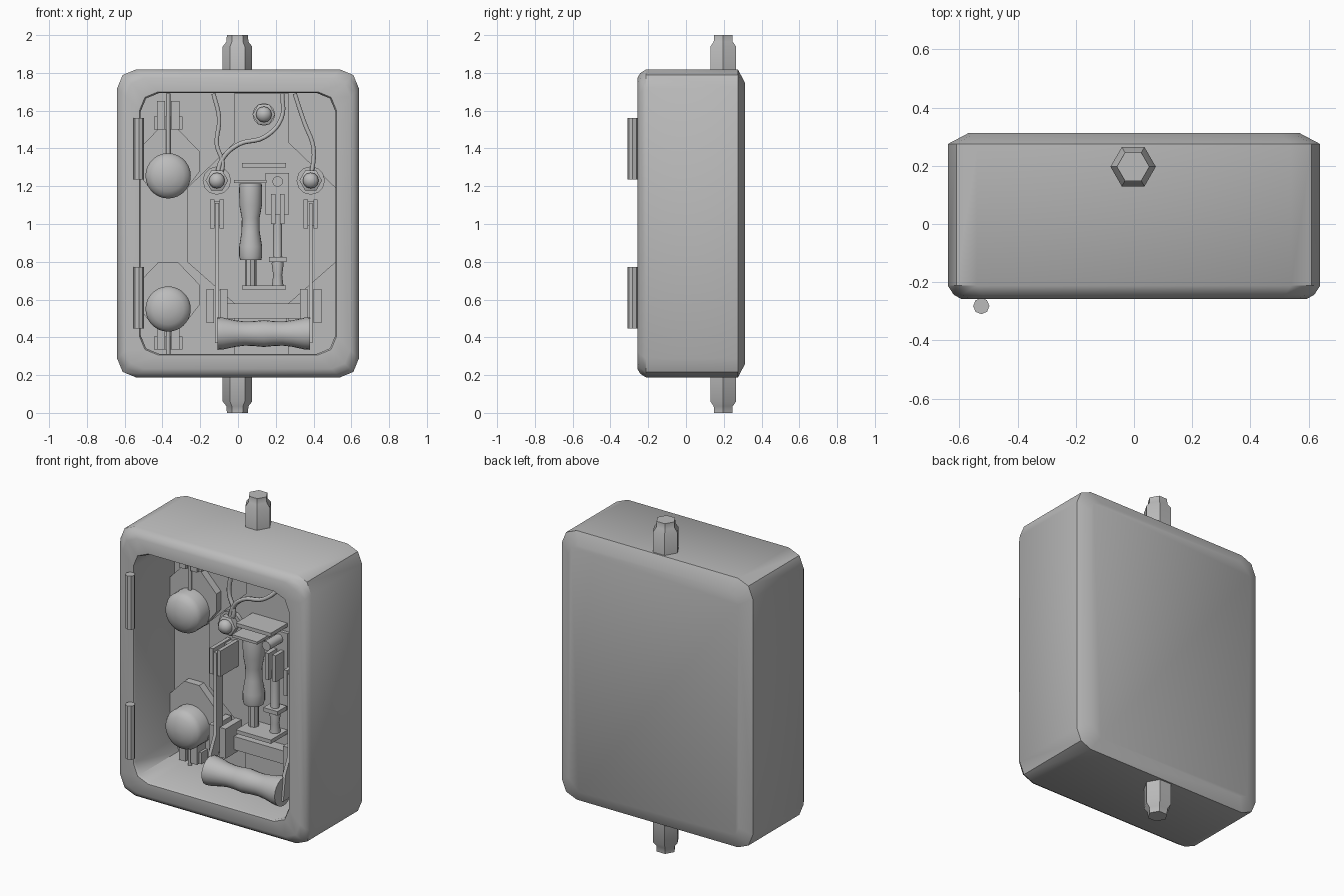
import bpy, bmesh, math
from mathutils import Vector

if "Cube" in bpy.data.objects:
    bpy.data.objects.remove(bpy.data.objects["Cube"])

grey = bpy.data.materials.new("metal grey")
grey.diffuse_color = (0.5, 0.5, 0.5, 1)
grey.use_nodes = True
grey.node_tree.nodes["Principled BSDF"].inputs["Base Color"].default_value = grey.diffuse_color


def finish(name, bm):
    bmesh.ops.recalc_face_normals(bm, faces=bm.faces[:])
    me = bpy.data.meshes.new(name)
    bm.to_mesh(me)
    bm.free()
    ob = bpy.data.objects.new(name, me)
    bpy.context.collection.objects.link(ob)
    me.materials.append(grey)
    return ob


def loft(name, rings):
    """Skin closed rings of equal length and cap both ends."""
    bm = bmesh.new()
    vs = [[bm.verts.new(p) for p in r] for r in rings]
    n = len(vs[0])
    for a, b in zip(vs, vs[1:]):
        for i in range(n):
            j = (i + 1) % n
            bm.faces.new((a[i], a[j], b[j], b[i]))
    bm.faces.new(vs[0])
    bm.faces.new(vs[-1])
    return finish(name, bm)


def lathe(name, profile, center, axis, n=20):
    """Profile of (radius, position along the axis) turned about an axis."""
    cx, cy, cz = center
    rings = []
    for r, t in profile:
        ring = []
        for i in range(n):
            a = 2 * math.pi * i / n
            u, v = r * math.cos(a), r * math.sin(a)
            ring.append({'x': (cx + t, cy + u, cz + v),
                         'y': (cx + u, cy + t, cz + v),
                         'z': (cx + u, cy + v, cz + t)}[axis])
        rings.append(ring)
    return loft(name, rings)


def box(name, x0, x1, y0, y1, z0, z1):
    return loft(name, [[(x0, y, z0), (x1, y, z0), (x1, y, z1), (x0, y, z1)]
                       for y in (y0, y1)])


def plate(name, pts, y0, y1):
    return loft(name, [[(x, y, z) for x, z in pts] for y in (y0, y1)])


def wire(name, pts, r=0.013):
    cu = bpy.data.curves.new(name, 'CURVE')
    cu.dimensions = '3D'
    cu.bevel_depth = r
    cu.bevel_resolution = 1
    cu.resolution_u = 5
    sp = cu.splines.new('BEZIER')
    sp.bezier_points.add(len(pts) - 1)
    for b, p in zip(sp.bezier_points, pts):
        b.co = p
        b.handle_left_type = b.handle_right_type = 'AUTO'
    ob = bpy.data.objects.new(name, cu)
    bpy.context.collection.objects.link(ob)
    cu.materials.append(grey)


def outline(inset, y, rad=0.1):
    """Rounded rectangle with two-segment corners."""
    hx, hz = 0.64 - inset, 0.815 - inset
    pts = []
    for k, (sx, sz) in enumerate(((1, 1), (-1, 1), (-1, -1), (1, -1))):
        for s in range(3):
            a = math.pi / 2 * (k + s / 2)
            pts.append((sx * (hx - rad) + rad * math.cos(a), y,
                        1.003 + sz * (hz - rad) + rad * math.sin(a)))
    return pts


# Housing shell with open front cavity
FLOOR = 0.13
loft("housing", [outline(0.07, 0.312, 0.07), outline(0, 0.275), outline(0, -0.212),
                 outline(0.02, -0.243), outline(0.045, -0.257), outline(0.118, -0.257),
                 outline(0.124, -0.245), outline(0.124, FLOOR)])

# Conduit stubs at top and bottom
for name, z, s in (("top_conduit", 2.0, -1), ("bottom_conduit", 0.0, 1)):
    lathe(name, [(0.056, 0), (0.058, s * 0.035), (0.078, s * 0.06), (0.078, s * 0.22)],
          (-0.003, 0.197, z), 'z', 6)

# Hinge barrels on the rim
for i, z in enumerate((0.448, 1.235)):
    lathe("hinge_%d" % i, [(0.028, 0), (0.028, 0.325)], (-0.525, -0.282, z), 'z', 8)

# Mounting plate on the cavity floor
half = [(0.145, 1.69), (0.145, 1.43), (0.395, 1.19), (0.395, 0.8), (0.145, 0.58), (0.145, 0.31)]
plate("mounting_plate", [(0.125 + x, z) for x, z in half] +
      [(0.125 - x, z) for x, z in reversed(half)], 0.11, FLOOR + 0.01)

# Lamp holders, lamps, cable clamps and leads
side = [(0.05, 0.25), (0.165, 0.13), (0.165, 0.02), (0.08, -0.09)]
for i, (z, c0, c1, e) in enumerate(((1.255, 1.50, 1.65, 1.69), (0.55, 0.335, 0.45, 0.31))):
    x = -0.37
    plate("lamp_holder_%d" % i, [(x + a, z + b) for a, b in side] +
          [(x - a, z + b) for a, b in reversed(side)], 0.085, FLOOR + 0.01)
    lathe("lamp_%d" % i, [(0.12, 0.1), (0.12, 0.01), (0.108, -0.012), (0.083, -0.03),
                          (0.045, -0.043), (0.01, -0.047)], (x, 0, z), 'y', 28)
    for s in (-1, 1):
        box("cable_clamp_%d" % i, x + s * 0.016, x + s * 0.06, 0.05, FLOOR + 0.01, c0, c1)
    box("clamp_base_%d" % i, x - 0.075, x + 0.075, 0.07, FLOOR + 0.01,
        min(c0, c0 + 0.07), c0 + 0.07)
    wire("lamp_lead_%d" % i, [(x, 0.07, e), (x, 0.07, (c0 + c1) / 2), (x, 0.07, z)], 0.012)

# Terminals: washer, hex nut and rounded cap
for i, (x, z, w) in enumerate(((-0.112, 1.23, 0.075), (0.385, 1.23, 0.075), (0.137, 1.58, 0.06))):
    lathe("washer_%d" % i, [(w, 0.125), (w, 0.085)], (x, 0, z), 'y', 12)
    lathe("nut_%d" % i, [(0.06, 0.09), (0.06, 0.05), (0.052, 0.045)], (x, 0, z), 'y', 6)
    lathe("cap_%d" % i, [(0.042, 0.05), (0.042, 0.03), (0.03, 0.012), (0.008, 0.004)],
          (x, 0, z), 'y', 12)

# Wires from the top to the terminals
W = 0.075
wire("left_wire", [(-0.13, W, 1.69), (-0.1, W, 1.56), (-0.112, W, 1.42),
                   (-0.08, W, 1.31), (-0.11, W, 1.24)])
wire("middle_wire", [(0.235, W, 1.69), (0.23, W, 1.56), (0.14, W - 0.02, 1.46),
                     (0.0, W - 0.02, 1.42), (-0.09, W, 1.33), (-0.11, W, 1.24)])
wire("right_wire", [(0.3, W, 1.69), (0.35, W, 1.54), (0.4, W, 1.4), (0.385, W, 1.24)])

# Knife switch: jaws, pivots and blades, mirrored about the switch centre
MID = 0.137
for s, tag in ((-1, "left"), (1, "right")):
    x = MID + s * 0.248
    for d in (-1, 1):
        box(tag + "_jaw", x + d * 0.014, x + d * 0.037, -0.06, 0.12, 0.975, 1.13)
        box(tag + "_pivot", x + d * 0.016, x + d * 0.056, -0.04, 0.12, 0.475, 0.655)
    box(tag + "_jaw_base", x - 0.03, x + 0.03, 0.05, 0.12, 0.99, 1.12)
    # blade seen from the side as a bent strip
    prof = [(-0.06, 1.11), (0.0, 1.11), (0.0, 0.56), (-0.05, 0.48), (-0.08, 0.37),
            (-0.13, 0.37), (-0.11, 0.52), (-0.06, 0.62)]
    loft(tag + "_blade", [[(x + d, y, z) for y, z in prof] for d in (-0.01, 0.01)])

box("pivot_bar", MID - 0.2, MID + 0.2, 0.04, 0.12, 0.5, 0.58)
box("lower_block", -0.0, 0.26, 0.07, 0.12, 0.36, 0.5)

# Turned switch handle
grip = [(0.086, 0.245), (0.084, 0.215), (0.07, 0.15), (0.064, 0.1), (0.066, 0.05), (0.071, 0)]
lathe("switch_handle", [(r, -t) for r, t in grip] + [(r, t) for r, t in reversed(grip[:-1])],
      (MID, -0.11, 0.42), 'x', 20)

# Fuse with stud and collar
F = 0.055
lathe("fuse_body", [(0.056, 0.81), (0.061, 0.83), (0.061, 0.88), (0.048, 0.96), (0.047, 1.03),
                    (0.06, 1.1), (0.061, 1.19), (0.058, 1.215)], (0.067, F, 0), 'z', 20)
lathe("fuse_stud", [(0.03, 0.66), (0.03, 0.82)], (0.067, F, 0), 'z', 8)

# Contact rod with collar and spring clips
lathe("contact_rod", [(0.032, 0.66), (0.024, 0.73), (0.032, 0.79), (0.024, 0.83),
                      (0.024, 1.05)], (0.21, F, 0), 'z', 10)
box("rod_collar", 0.163, 0.258, 0.01, 0.1, 0.8, 0.825)
for d in (-1, 1):
    box("rod_clip", 0.21 + d * 0.012, 0.21 + d * 0.036, 0.01, 0.1, 1.0, 1.16)
box("rod_backplate", 0.145, 0.27, 0.09, 0.12, 1.05, 1.27)
lathe("release_pin", [(0.028, 0.12), (0.028, -0.03)], (0.21, 0, 1.225), 'y', 12)

# Shelves holding the fuse and rod
box("top_shelf", 0.02, 0.255, -0.05, 0.12, 1.3, 1.322)
box("fuse_shelf", -0.02, 0.15, -0.03, 0.12, 1.217, 1.233)
box("bottom_shelf", 0.02, 0.255, -0.05, 0.12, 0.652, 0.675)

# Smooth shading that keeps hard edges
bpy.ops.object.select_all(action='DESELECT')
for ob in bpy.data.objects:
    if ob.type == 'MESH':
        ob.select_set(True)
        bpy.context.view_layer.objects.active = ob
bpy.ops.object.shade_smooth_by_angle(angle=math.radians(40))
